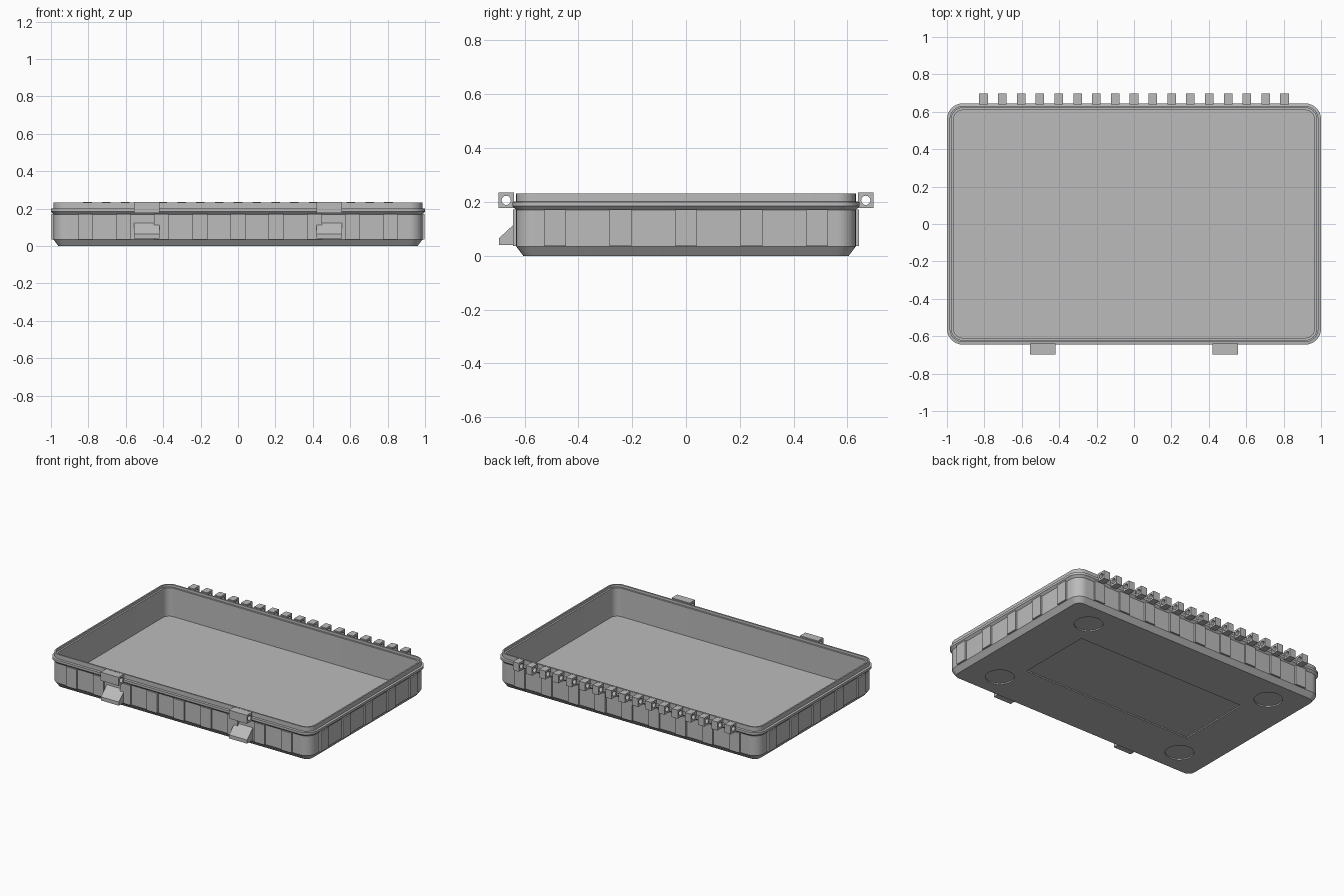
import bpy, bmesh
from math import pi, cos, sin

cube = bpy.data.objects.get("Cube")
if cube:
    bpy.data.objects.remove(cube)

grey = bpy.data.materials.new("grey_plastic")
grey.use_nodes = True
GREY = (0.5, 0.5, 0.5, 1)
grey.diffuse_color = GREY
grey.node_tree.nodes["Principled BSDF"].inputs["Base Color"].default_value = GREY

HX, HY, R = 1.0, 0.645, 0.085   # outer half sizes and corner radius
SEG = 8


def make(name, bm):
    bmesh.ops.recalc_face_normals(bm, faces=bm.faces)
    mesh = bpy.data.meshes.new(name)
    bm.to_mesh(mesh)
    bm.free()
    ob = bpy.data.objects.new(name, mesh)
    bpy.context.collection.objects.link(ob)
    mesh.materials.append(grey)
    return ob


def box(bm, x0, x1, y0, y1, z0, z1):
    verts = bmesh.ops.create_cube(bm, size=1)["verts"]
    for v in verts:
        v.co = (x1 if v.co.x > 0 else x0, y1 if v.co.y > 0 else y0,
                z1 if v.co.z > 0 else z0)


def prism(bm, profile, x0, x1):
    """Extrude a (y, z) profile along x."""
    face = bm.faces.new([bm.verts.new((x0, y, z)) for y, z in profile])
    ext = bmesh.ops.extrude_face_region(bm, geom=[face])["geom"]
    bmesh.ops.translate(bm, vec=(x1 - x0, 0, 0),
                        verts=[g for g in ext if isinstance(g, bmesh.types.BMVert)])


def rounded_loop(bm, inset, z):
    """Rounded rectangle of vertices, inset from the outer size."""
    r = max(R - inset, 0.02)
    cx, cy = HX - inset - r, HY - inset - r
    loop = []
    for q, (sx, sy) in enumerate([(1, 1), (-1, 1), (-1, -1), (1, -1)]):
        for i in range(SEG + 1):
            a = (q + i / SEG) * pi / 2
            loop.append(bm.verts.new((sx * cx + r * cos(a), sy * cy + r * sin(a), z)))
    return loop


def lug(bm, x0, x1, side):
    """Square knuckle with a round pin hole through it along x."""
    n, half, hole, yc, zc = 24, 0.029, 0.017, 0.668, 0.206
    rings = []
    for x in (x0, x1):
        outer, inner = [], []
        for i in range(n):
            a = 2 * pi * i / n
            k = half / max(abs(cos(a)), abs(sin(a)))
            outer.append(bm.verts.new((x, side * (yc + k * cos(a)), zc + k * sin(a))))
            inner.append(bm.verts.new((x, side * (yc + hole * cos(a)), zc + hole * sin(a))))
        rings.append((outer, inner))
    (o0, i0), (o1, i1) = rings
    for p, q in ((o0, i0), (o1, i1), (o0, o1), (i0, i1)):
        for i in range(n):
            j = (i + 1) % n
            bm.faces.new((p[i], p[j], q[j], q[i]))


# Tray: chamfered base, walls, flange, stepped rim and inner floor
section = [(0.04, 0), (0.014, 0.035), (0.014, 0.17), (0, 0.184), (0, 0.2),
           (0.014, 0.202), (0.014, 0.232), (0.024, 0.232), (0.024, 0.215),
           (0.036, 0.215), (0.036, 0.02)]
bm = bmesh.new()
loops = [rounded_loop(bm, d, z) for d, z in section]
for a, b in zip(loops, loops[1:]):
    for i in range(len(a)):
        j = (i + 1) % len(a)
        bm.faces.new((a[i], a[j], b[j], b[i]))
bm.faces.new(loops[0])
bm.faces.new(loops[-1])
tray = make("tray", bm)

# Underside recesses: label panel and four round feet pads
bm = bmesh.new()
box(bm, -0.65, 0.65, -0.265, 0.265, -0.02, 0.008)
for sx in (-1, 1):
    for sy in (-1, 1):
        pad = bmesh.ops.create_cone(bm, cap_ends=True, segments=32, radius1=0.09,
                                    radius2=0.09, depth=0.028)["verts"]
        bmesh.ops.translate(bm, verts=pad, vec=(sx * 0.73, sy * 0.43, -0.006))
cutter = make("recess_cutter", bm)
cutter.hide_render = True
cut = tray.modifiers.new("recesses", "BOOLEAN")
cut.operation, cut.solver, cut.object = "DIFFERENCE", "EXACT", cutter
bpy.context.view_layer.objects.active = tray
tray.select_set(True)
bpy.ops.object.modifier_apply(modifier=cut.name)
bpy.data.objects.remove(cutter)
bpy.ops.object.shade_smooth_by_angle(angle=0.5)

# Stiffening ribs around the walls
bm = bmesh.new()
for s in (-1, 1):
    for i in range(-4, 5):
        x = i * 0.204
        box(bm, x - 0.04, x + 0.04, *sorted((s * 0.62, s * 0.643)), 0.036, 0.172)
    for i in range(-2, 3):
        y = i * 0.243
        box(bm, *sorted((s * 0.975, s * 0.998)), y - 0.041, y + 0.041, 0.036, 0.172)
make("wall_ribs", bm)

# Back hinge knuckles
bm = bmesh.new()
for i in range(-8, 9):
    lug(bm, i * 0.1006 - 0.023, i * 0.1006 + 0.023, 1)
make("hinge_knuckles", bm)

# Front latches: upper knuckle and lower wedge catch
wedge = [(-0.625, 0.04), (-0.695, 0.04), (-0.695, 0.065), (-0.625, 0.13)]
for side, x in (("right", -0.487), ("left", 0.487)):
    bm = bmesh.new()
    lug(bm, x - 0.068, x + 0.068, -1)
    make(side + "_latch_knuckle", bm)
    bm = bmesh.new()
    prism(bm, wedge, x - 0.068, x + 0.068)
    make(side + "_latch_catch", bm)
